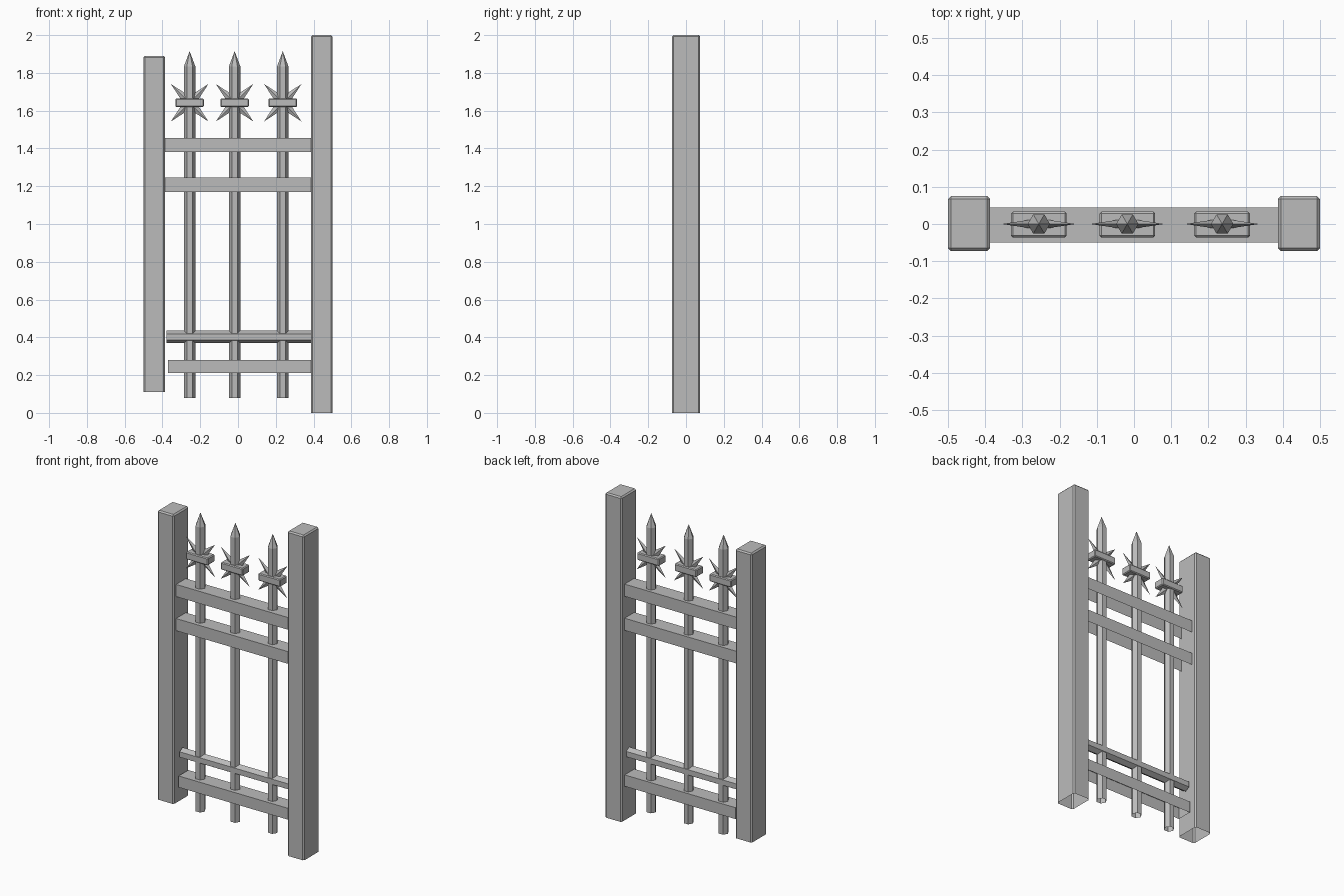
import bpy, bmesh, math
from mathutils import Matrix, Vector

if "Cube" in bpy.data.objects:
    bpy.data.objects.remove(bpy.data.objects["Cube"])

# Single iron grey
GREY = (0.5, 0.5, 0.5, 1)
iron = bpy.data.materials.new("iron_grey")
iron.use_nodes = True
iron.diffuse_color = GREY
bsdf = next(n for n in iron.node_tree.nodes if n.type == 'BSDF_PRINCIPLED')
bsdf.inputs["Base Color"].default_value = GREY


def finish(name, bm):
    mesh = bpy.data.meshes.new(name)
    bm.to_mesh(mesh)
    bm.free()
    mesh.materials.append(iron)
    obj = bpy.data.objects.new(name, mesh)
    bpy.context.collection.objects.link(obj)
    return obj


def open_bottom(bm):
    bm.normal_update()
    down = [f for f in bm.faces if f.normal.z < -0.9]
    bmesh.ops.delete(bm, geom=down, context='FACES')


def box(name, low, high, bevel=0, hollow=False):
    low, high = Vector(low), Vector(high)
    bm = bmesh.new()
    bmesh.ops.create_cube(bm, size=1, matrix=Matrix.Translation((low + high) / 2)
                          @ Matrix.Diagonal((*(high - low), 1)))
    if hollow:
        open_bottom(bm)
    if bevel:
        edges = [e for e in bm.edges if not e.is_boundary]
        bmesh.ops.bevel(bm, geom=edges, offset=bevel, segments=1, affect='EDGES')
    return finish(name, bm)


def add_cone(bm, sides, r1, r2, depth, matrix, caps=True):
    bmesh.ops.create_cone(bm, cap_ends=caps, segments=sides, radius1=r1,
                          radius2=r2, depth=depth, matrix=matrix)


# Posts, the left one taller, open underneath
box("left_post", (0.387, -0.073, 0), (0.5, 0.075, 2), 0.008, True)
box("right_post", (-0.5, -0.073, 0.11), (-0.387, 0.075, 1.89), 0.008, True)

# Flat rails, open underneath
for name, x, z1, z2 in (("top_rail", -0.388, 1.38, 1.455),
                        ("upper_rail", -0.388, 1.17, 1.245),
                        ("bottom_rail", -0.37, 0.21, 0.28)):
    box(name, (x, -0.05, z1), (0.388, 0.045, z2), hollow=True)

# Hexagonal lower rod
bm = bmesh.new()
add_cone(bm, 6, 0.033, 0.033, 0.766,
         Matrix.Translation((0.005, 0, 0.402)) @ Matrix.Rotation(math.pi / 2, 4, 'Y'))
bm.normal_update()
# Turn so that a ridge runs along the top
if max(v.co.z for v in bm.verts) < 0.433:
    bmesh.ops.rotate(bm, verts=bm.verts, cent=(0, 0, 0.402),
                     matrix=Matrix.Rotation(math.pi / 6, 3, 'X'))
finish("lower_rod", bm)

COLLAR_Z = 1.642
for side, x in (("right", -0.256), ("middle", -0.018), ("left", 0.237)):
    # Hexagonal bar with a pointed tip
    bm = bmesh.new()
    turn = Matrix.Rotation(math.pi / 2, 4, 'Z')
    add_cone(bm, 6, 0.03, 0.03, 1.755, Matrix.Translation((x, 0, 0.9575)) @ turn, False)
    add_cone(bm, 6, 0.03, 0, 0.08, Matrix.Translation((x, 0, 1.875)) @ turn, False)
    bmesh.ops.remove_doubles(bm, verts=bm.verts, dist=0.0005)
    # Ridges face sideways
    if max(v.co.x for v in bm.verts) - x < 0.029:
        bmesh.ops.rotate(bm, verts=bm.verts, cent=(x, 0, 0),
                         matrix=Matrix.Rotation(math.pi / 6, 3, 'Z'))
    finish(side + "_bar", bm)

    # Collar block
    box(side + "_collar", (x - 0.075, -0.036, COLLAR_Z - 0.023),
        (x + 0.075, 0.033, COLLAR_Z + 0.023), 0.005)

    # Four thin barbs crossing behind the collar
    bm = bmesh.new()
    for i in range(4):
        m = (Matrix.Translation((x, 0, COLLAR_Z))
             @ Matrix.Rotation(math.radians(45 + 90 * i), 4, 'Y')
             @ Matrix.Diagonal((1, 0.5, 1, 1)) @ Matrix.Translation((0, 0, 0.07)))
        add_cone(bm, 4, 0.03, 0, 0.14, m)
    finish(side + "_barbs", bm)
